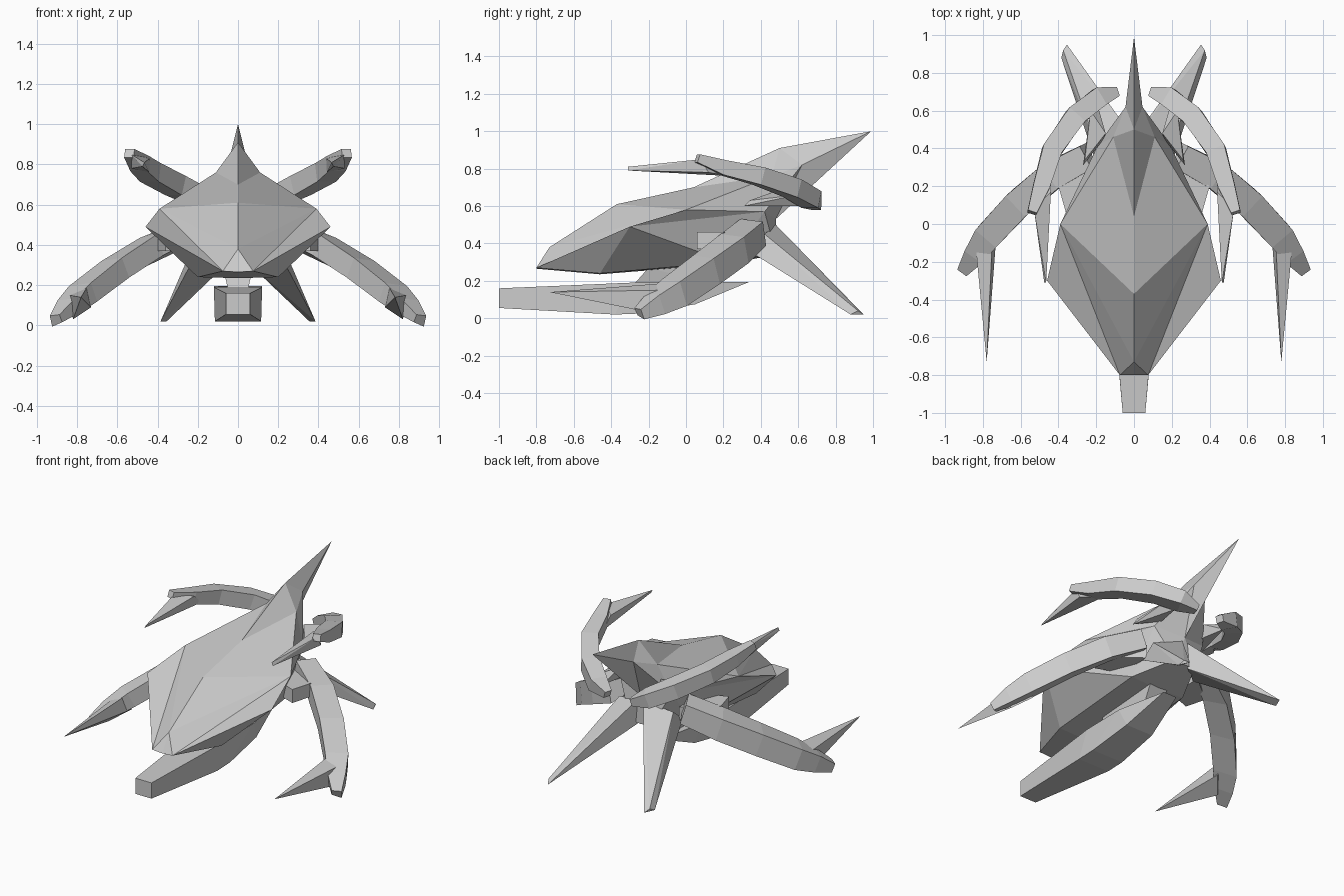
import bpy, bmesh
from mathutils import Vector

if "Cube" in bpy.data.objects:
    bpy.data.objects.remove(bpy.data.objects["Cube"])


def finish(bm, name, mirror):
    bmesh.ops.recalc_face_normals(bm, faces=bm.faces)
    me = bpy.data.meshes.new(name)
    bm.to_mesh(me)
    bm.free()
    ob = bpy.data.objects.new(name, me)
    bpy.context.collection.objects.link(ob)
    if mirror:
        m = ob.modifiers.new("mirror", 'MIRROR')
        m.use_clip = True
    return ob


def solid(name, points, mirror=True):
    """Faceted convex part spanned by a few corner points."""
    bm = bmesh.new()
    for p in points:
        bm.verts.new(p)
    bmesh.ops.convex_hull(bm, input=bm.verts[:])
    loose = [v for v in bm.verts if not v.link_faces]
    bmesh.ops.delete(bm, geom=loose, context='VERTS')
    bmesh.ops.dissolve_limit(bm, angle_limit=0.02, verts=bm.verts[:], edges=bm.edges[:])
    return finish(bm, name, mirror)


def arm(name, path, scales, a, b, drop=0):
    """Box section (half sizes a wide, b high) swept along a path;
    drop pulls the outer lower edge down."""
    bm = bmesh.new()
    pts = [Vector(p) for p in path]
    rings = []
    for i, p in enumerate(pts):
        t = (pts[min(i + 1, len(pts) - 1)] - pts[max(i - 1, 0)]).normalized()
        s = t.cross(Vector((0, 0, 1))).normalized()
        u = s.cross(t)
        k = scales[i]
        rings.append([bm.verts.new(p + s * a * k * i1 + u * b * k * j1 - Vector((0, 0, d * drop * k)))
                      for i1, j1, d in ((-1, -1, 0), (1, -1, 1), (1, 1, .3), (-1, 1, 0))]
                     if s.x > 0 else
                     [bm.verts.new(p + s * a * k * i1 + u * b * k * j1 - Vector((0, 0, d * drop * k)))
                      for i1, j1, d in ((-1, -1, 1), (1, -1, 0), (1, 1, 0), (-1, 1, .3))])
    for r, q in zip(rings, rings[1:]):
        for j in range(4):
            bm.faces.new((r[j], r[(j + 1) % 4], q[(j + 1) % 4], q[j]))
    bm.faces.new(rings[0])
    bm.faces.new(rings[-1])
    return finish(bm, name, True)


# Main hull with its tail fin: named corners of the right half, then mirrored
V = {
    'A': (0, -.73, .38), 'B': (0, -.37, .61), 'F': (0, .04, .70),
    'C': (.39, 0, .58), 'D': (.46, -.3, .49), 'E': (.075, -.8, .27),
    'e': (0, -.8, .265), 'P': (.2, -.46, .24), 'p': (0, -.46, .235),
    'G': (.11, .46, .76), 'R': (0, .5, .91), 'T': (0, .99, 1.0),
    'H': (.045, .62, .82), 'Q': (.2, .22, .30), 'q': (0, .22, .29),
    'M': (.19, .42, .57), 'N': (.08, .48, .35), 'n': (0, .48, .34),
    'o': (0, .48, .53),
}
bm = bmesh.new()
vs = {k: bm.verts.new(c) for k, c in V.items()}
for f in ("AeE AEC EDC ACB BCF FCG FGR RGH RHT EepP EPD PpqQ PQD CDM DQM "
          "CMG GMH QqnN QNM MoH Nno MNo HoT").split():
    bm.faces.new([vs[c] for c in f])
finish(bm, "hull", True)

# Rear legs
solid("rear_leg", [(.02, .48, .50), (.03, .47, .33), (.2, .32, .37), (.2, .42, .45),
                   (.355, .95, .02), (.385, .88, .02), (.375, .92, .04)])

# Lower arms with forward spikes and mounts
arm("lower_arm",
    [(.24, .36, .485), (.43, .26, .40), (.61, .11, .287), (.77, -.06, .165),
     (.84, -.16, .10), (.905, -.25, .035)],
    [.9, 1, 1, .95, .75, .4], .075, .055, .055)
solid("lower_spike", [(.75, -.08, .19), (.835, -.15, .15), (.73, -.08, .09),
                      (.82, -.19, .03), (.78, -.73, .14)])
solid("lower_arm_mount", [(x, y, z) for x, y in ((.2, .12), (.36, .06), (.40, .2), (.2, .36))
                          for z in (.37, .46)])

# Upper arms with forward spikes and root blades
arm("upper_arm",
    [(.09, .70, .60), (.185, .67, .635), (.31, .57, .695), (.435, .39, .76), (.49, .2, .805),
     (.54, .06, .855)],
    [.45, .95, 1, .95, .8, .45], .055, .05)
solid("upper_spike", [(.44, .17, .83), (.53, .08, .85), (.44, .24, .76),
                      (.53, .12, .78), (.465, -.31, .81), (.475, -.31, .79)])
solid("upper_arm_root", [(.19, .62, .60), (.23, .60, .66), (.15, .48, .68),
                         (.16, .45, .60), (.27, .31, .60), (.26, .34, .63)])

# Belly cannon and its pylon
solid("cannon", [(x * s, y, z) for s in (-1, 1) for x, y, z in (
    (.06, -1, .055), (.06, -1, .16), (.115, -.38, .02), (.12, -.3, .19),
    (.115, -.25, .025), (.12, .0, .195), (.1, .05, .075), (.05, .34, .195))], False)
solid("cannon_pylon", [(x * s, y, z) for s in (-1, 1) for x, y, z in (
    (.05, -.28, .18), (.07, -.2, .27), (.05, .15, .18), (.07, .25, .32))], False)
